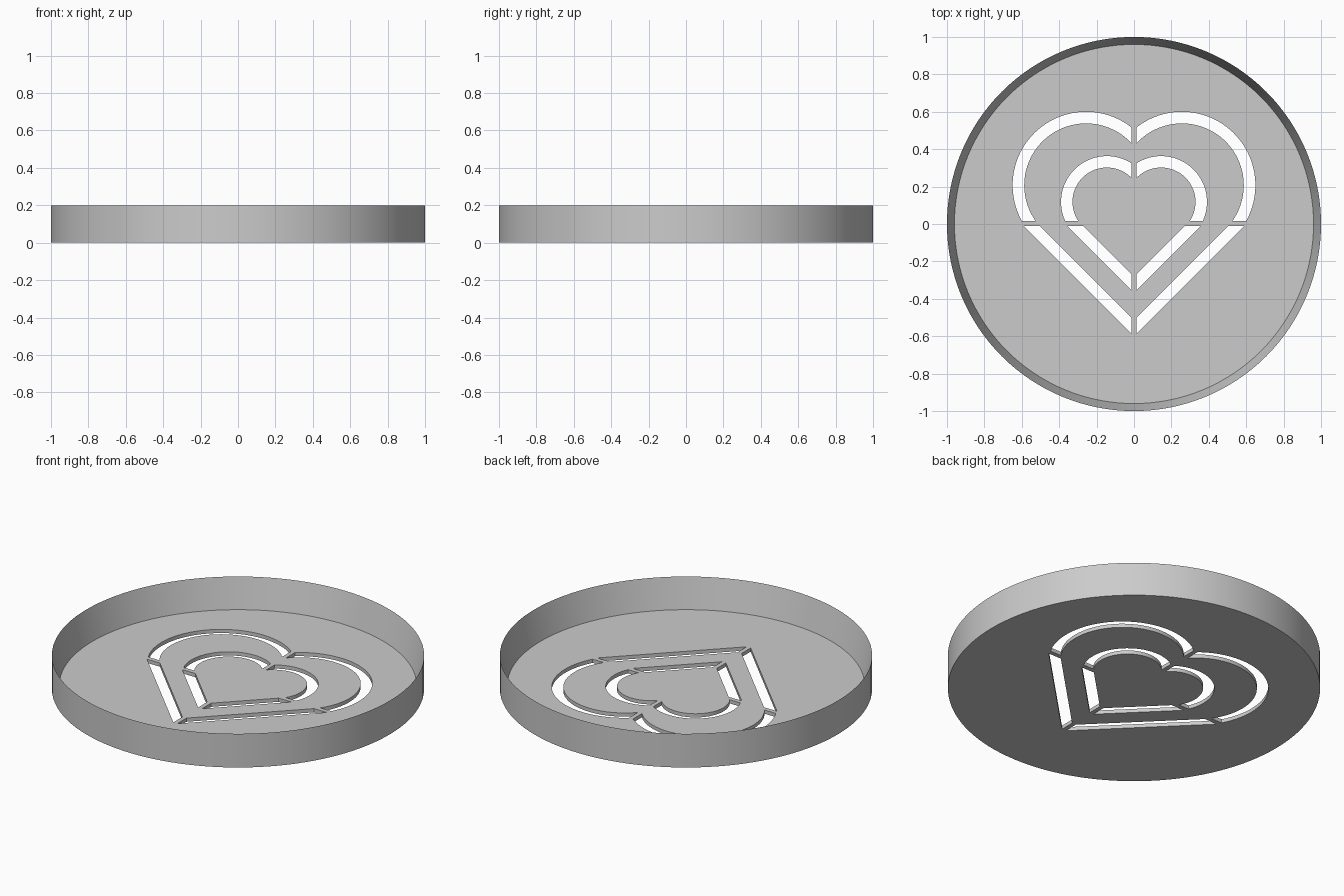
import bpy, bmesh
from math import sin, cos, asin, acos

if "Cube" in bpy.data.objects:
    bpy.data.objects.remove(bpy.data.objects["Cube"])

HEIGHT, RIM, FLOOR = 0.2, 0.04, 0.022
BRIDGE_X = 0.013               # half width of the upright bridge
BRIDGE_LOW, BRIDGE_HIGH = -0.01, 0.017  # edges of the level bridge

grey = bpy.data.materials.new("light_grey")
grey.use_nodes = True
colour = (0.6, 0.6, 0.6, 1)
grey.diffuse_color = colour
grey.node_tree.nodes["Principled BSDF"].inputs["Base Color"].default_value = colour


def make_object(name, bm):
    mesh = bpy.data.meshes.new(name)
    bm.to_mesh(mesh)
    bm.free()
    obj = bpy.data.objects.new(name, mesh)
    bpy.context.collection.objects.link(obj)
    mesh.materials.append(grey)
    return obj


def arc(cx, cy, r, steps=40):
    """Lobe outline from the level bridge round to the upright bridge."""
    start = asin((BRIDGE_HIGH - cy) / r)
    end = acos((BRIDGE_X - cx) / r)
    angles = [start + (end - start) * i / steps for i in range(steps + 1)]
    return [(cx + r * cos(a), cy + r * sin(a)) for a in angles]


def straight(tip):
    """Slanted edge of a heart whose point lies at y = -tip."""
    return [(BRIDGE_X, BRIDGE_X - tip), (tip + BRIDGE_LOW, BRIDGE_LOW)]


def add_prism(bm, outline, side):
    face = bm.faces.new([bm.verts.new((side * x, y, -0.1)) for x, y in outline])
    top = bmesh.ops.extrude_face_region(bm, geom=[face])["geom"]
    verts = [v for v in top if isinstance(v, bmesh.types.BMVert)]
    bmesh.ops.translate(bm, verts=verts, vec=(0, 0, 0.2))


# Shallow round dish: a disc with its top face inset and pushed down
bm = bmesh.new()
bmesh.ops.create_cone(bm, cap_ends=True, segments=128, radius1=1, radius2=1, depth=HEIGHT)
bmesh.ops.translate(bm, verts=bm.verts, vec=(0, 0, HEIGHT / 2))
top = max(bm.faces, key=lambda f: f.calc_center_median().z)
bmesh.ops.inset_region(bm, faces=[top], thickness=RIM)
bmesh.ops.translate(bm, verts=top.verts, vec=(0, 0, FLOOR - HEIGHT))
dish = make_object("dish", bm)

# Heart slots: lobe centre, outer and inner lobe radius, outer and inner tip
hearts = [
    (0.256, 0.207, 0.393, 0.331, 0.60, 0.515),
    (0.145, 0.118, 0.245, 0.184, 0.368, 0.283),
]
bm = bmesh.new()
for cx, cy, r_out, r_in, tip_out, tip_in in hearts:
    for side in (1, -1):
        add_prism(bm, arc(cx, cy, r_out) + arc(cx, cy, r_in)[::-1], side)
        add_prism(bm, straight(tip_out) + straight(tip_in)[::-1], side)
bmesh.ops.recalc_face_normals(bm, faces=bm.faces)
cutter = make_object("heart_slot_cutter", bm)
cutter.hide_render = True

# Cut the slots through the floor
cut = dish.modifiers.new("heart_slots", "BOOLEAN")
cut.operation = "DIFFERENCE"
cut.solver = "EXACT"
cut.object = cutter
bpy.ops.object.select_all(action="DESELECT")
dish.select_set(True)
bpy.context.view_layer.objects.active = dish
bpy.ops.object.modifier_apply(modifier=cut.name)
bpy.data.objects.remove(cutter)
bpy.ops.object.shade_smooth_by_angle()
